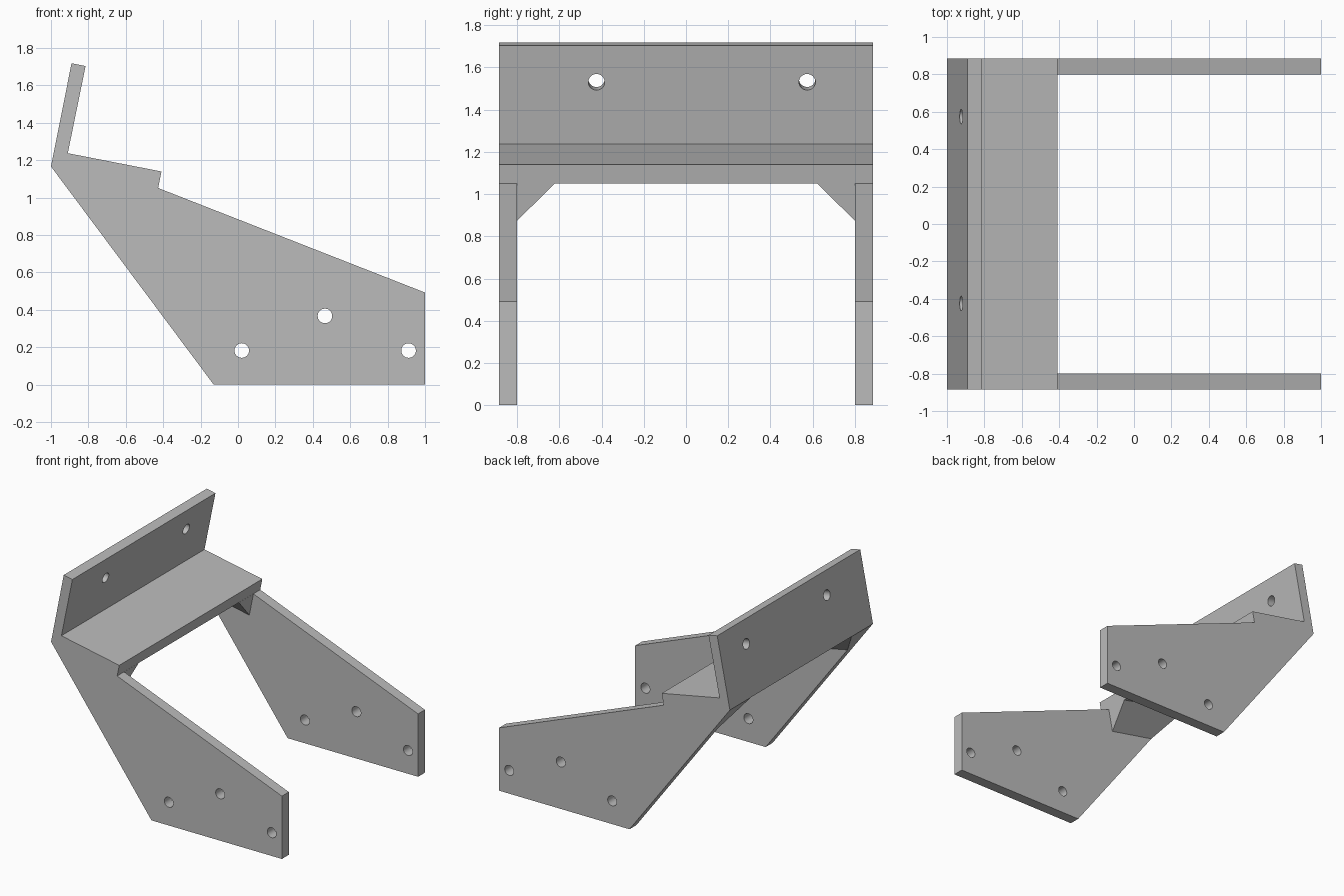
import bpy, bmesh, math
from mathutils import Vector

cube = bpy.data.objects.get("Cube")
if cube:
    bpy.data.objects.remove(cube, do_unlink=True)

HALF_WIDTH, INNER = 0.885, 0.80
CHAMFER = 0.18          # corner gusset size
GAP = 0.0005            # keeps cutter planes off existing corners

# Frame of the tilted shelf: along its slope, and square to it
heel = Vector((-1.0, 0, 1.166))
lip = Vector((-0.427, 0, 1.051))
along = (lip - heel).normalized()
up = Vector((-along.z, 0, along.x))
side = Vector((0, 1, 0))

grey = bpy.data.materials.new("plain grey")
grey.use_nodes = True
grey.diffuse_color = (0.5, 0.5, 0.5, 1)
grey.node_tree.nodes["Principled BSDF"].inputs["Base Color"].default_value = (0.5, 0.5, 0.5, 1)


def prism(name, outline, sweep):
    """Solid made by sweeping a flat outline along a vector."""
    bm = bmesh.new()
    face = bm.faces.new([bm.verts.new(p) for p in outline])
    new = bmesh.ops.extrude_face_region(bm, geom=[face])["geom"]
    bmesh.ops.translate(bm, vec=sweep, verts=[g for g in new if isinstance(g, bmesh.types.BMVert)])
    bmesh.ops.recalc_face_normals(bm, faces=bm.faces)
    mesh = bpy.data.meshes.new(name)
    bm.to_mesh(mesh)
    bm.free()
    obj = bpy.data.objects.new(name, mesh)
    bpy.context.collection.objects.link(obj)
    mesh.materials.append(grey)
    return obj


def rod(name, centre, axis, length, radius=0.039, sides=32):
    """Round cutter for a screw hole."""
    u = axis.orthogonal().normalized()
    v = axis.cross(u)
    start = Vector(centre) - axis * length / 2
    turns = [2 * math.pi * i / sides for i in range(sides)]
    ring = [start + radius * (u * math.cos(a) + v * math.sin(a)) for a in turns]
    return prism(name, ring, axis * length)


# Body: full side outline swept across the width
shelf_edge = lip + up * 0.09
outline = [(-0.13, 0), (1, 0), (1, 0.492), (lip.x, lip.z), (shelf_edge.x, shelf_edge.z),
           (-0.91, 1.237), (-0.815, 1.703), (-0.89, 1.718), (heel.x, heel.z)]
bracket = prism("bracket", [(x, -HALF_WIDTH, z) for x, z in outline], side * 2 * HALF_WIDTH)

# Passage under the shelf, leaving a sloped gusset in each top corner
section = [(-INNER, -2), (-INNER, -CHAMFER), (CHAMFER - INNER, GAP),
           (INNER - CHAMFER, GAP), (INNER, -CHAMFER), (INNER, -2)]
passage = prism("passage_cutter", [lip - along * 1.5 + side * y + up * h for y, h in section], along * 3.5)

# Clear space between the side plates in front of the shelf
opening = [(GAP, -2), (GAP, GAP), (2, GAP), (2, -2)]
front = prism("front_cutter", [lip + along * a + up * h - side * INNER for a, h in opening], side * 2 * INNER)

cutters = [front, passage]

# Screw holes through both side plates
for x, z in [(0.02, 0.182), (0.465, 0.367), (0.912, 0.182)]:
    cutters.append(rod("side_hole_cutter", (x, 0, z), side, 3))

# Screw holes through the back plate
for y in (-0.424, 0.574):
    cutters.append(rod("back_hole_cutter", (-0.851, y, 1.531), along, 0.5))

for cutter in cutters:
    cut = bracket.modifiers.new(cutter.name, "BOOLEAN")
    cut.operation = "DIFFERENCE"
    cut.solver = "EXACT"
    cut.object = cutter
    cutter.hide_render = True

# Bake the cuts and drop the cutters
graph = bpy.context.evaluated_depsgraph_get()
graph.update()
baked = bpy.data.meshes.new_from_object(bracket.evaluated_get(graph))
bracket.modifiers.clear()
bracket.data = baked
for cutter in cutters:
    bpy.data.objects.remove(cutter, do_unlink=True)

# Round hole walls, crisp plate edges
bpy.ops.object.select_all(action="DESELECT")
bracket.select_set(True)
bpy.context.view_layer.objects.active = bracket
bpy.ops.object.shade_smooth_by_angle(angle=math.radians(30))
